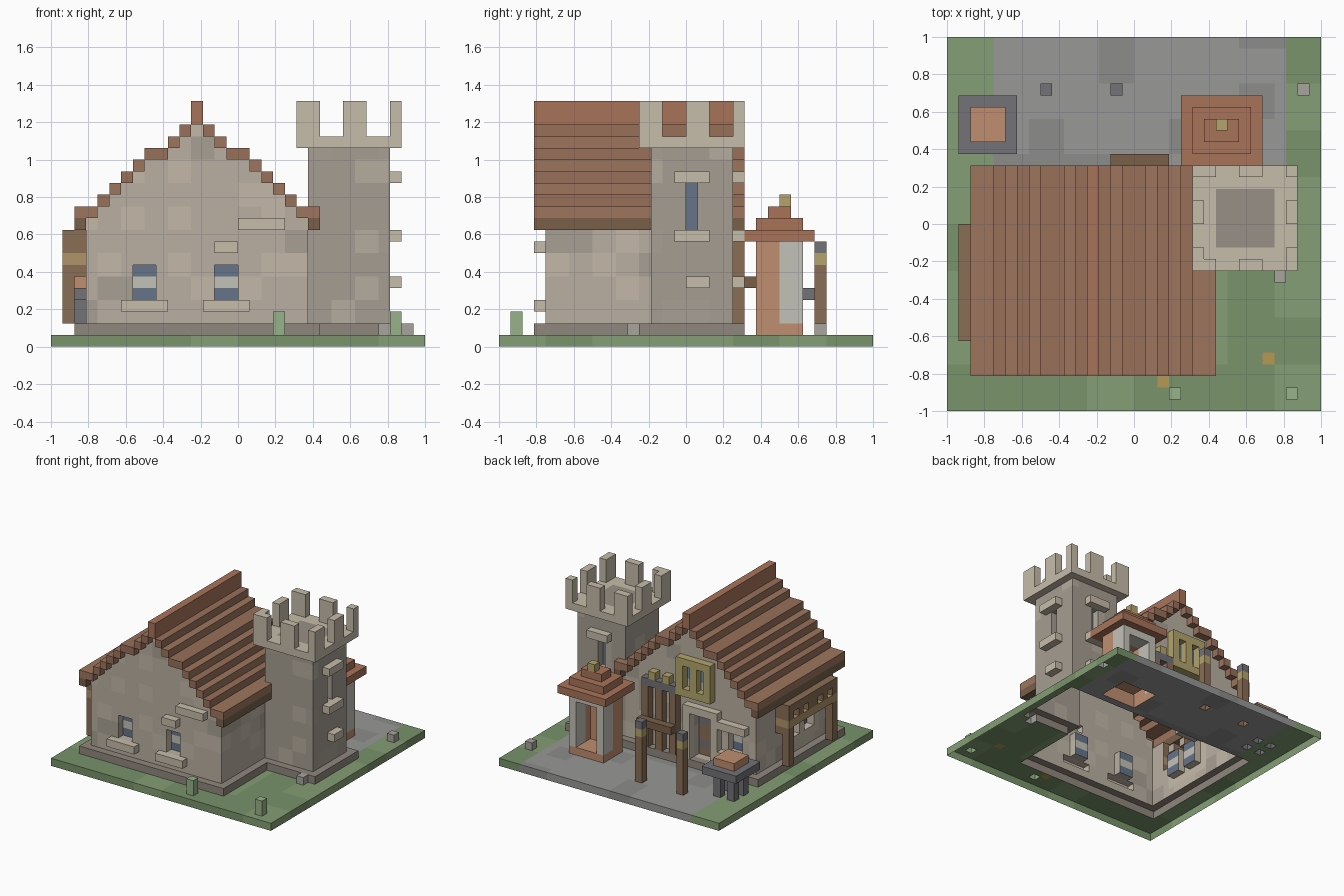
import bpy, bmesh, random

if "Cube" in bpy.data.objects:
    bpy.data.objects.remove(bpy.data.objects["Cube"])

U = 1 / 16          # one building block; all sizes below are in blocks
random.seed(4)
PAL = dict(grass='859F75', grass_dark='78936A', path='989897', path_dark='8C8C8B',
           wall='BAB0A2', wall_light='C3B9A8', wall_dark='A9A094', trim='C6BCA9', plinth='90877D',
           tower='A69D91', tower_light='B5AC9E', floor='989086', roof='98705A', roof_light='9E765E',
           ridge='A8745A', wood='8A6E56', wood_dark='786049', tan='B0946A', glass='66758A',
           blue='6A93B5', white='C4C2B8', gold='B4A56C', iron='737378', clay='C08E70',
           leaf='97B28A', stone='A8A5A0', flower='B59A55')
mats, cells = {}, {}    # cells: block position -> (part name, colour)


def mat(key):
    if key not in mats:
        m = bpy.data.materials.new(key)
        c = [int(PAL[key][i:i + 2], 16) / 255 for i in (0, 2, 4)]
        m.diffuse_color = [((v + .055) / 1.055) ** 2.4 for v in c] + [1]
        m.use_nodes = True
        m.node_tree.nodes["Principled BSDF"].inputs["Base Color"].default_value = m.diffuse_color
        mats[key] = m
    return mats[key]


def block_range(x0, x1, y0, y1, z0, z1):
    return [(x, y, z) for x in range(x0, x1) for y in range(y0, y1) for z in range(z0, z1)]


def part(name, key, *boxes, tints=(), step=2, chance=.3):
    """Fill boxes (x0, x1, y0, y1, z0, z1) with blocks; tints colour random patches."""
    patch = {}
    for b in boxes:
        for p in block_range(*b):
            q = tuple(v // step for v in p)
            if q not in patch:
                patch[q] = random.choice(tints) if tints and random.random() < chance else key
            cells[p] = (name, patch[q])


def carve(*boxes):
    for b in boxes:
        for p in block_range(*b):
            cells.pop(p, None)


def build():
    """One object per part, keeping only the faces that touch open air."""
    groups = {}
    for p, (name, key) in cells.items():
        groups.setdefault(name, []).append((p, key))
    for name, blocks in groups.items():
        bm, verts, keys = bmesh.new(), {}, []
        for p, key in blocks:
            for axis in range(3):
                for side in (0, 1):
                    n = list(p)
                    n[axis] += 2 * side - 1
                    if tuple(n) in cells or n[2] < 0:
                        continue
                    a, b = (axis + 1) % 3, (axis + 2) % 3
                    quad = []
                    for da, db in ((0, 0), (1, 0), (1, 1), (0, 1)):
                        c = list(p)
                        c[axis] += side
                        c[a] += da
                        c[b] += db
                        c = tuple(c)
                        if c not in verts:
                            verts[c] = bm.verts.new([v * U for v in c])
                        quad.append(verts[c])
                    f = bm.faces.new(quad if side else quad[::-1])
                    if key not in keys:
                        keys.append(key)
                    f.material_index = keys.index(key)
        me = bpy.data.meshes.new(name)
        for k in keys:
            me.materials.append(mat(k))
        bm.to_mesh(me)
        bm.free()
        bpy.context.collection.objects.link(bpy.data.objects.new(name, me))


# Ground
part('lawn', 'grass', (-16, 16, -16, 16, 0, 1), tints=['grass_dark'], step=4)
part('courtyard', 'path', (-12, 13, -4, 16, 0, 1), tints=['path_dark'], step=3)
part('flowers', 'flower', (2, 3, -14, -13, 0, 1), (11, 12, -12, -11, 0, 1))
part('plants', 'leaf', (3, 4, -15, -14, 1, 3), (13, 14, -15, -14, 1, 3))
part('loose_stones', 'stone', (12, 13, -5, -4, 1, 2), (14, 15, 11, 12, 1, 2))

# Plinths
part('house_plinth', 'plinth', (-14, 7, -13, 5, 1, 2))
part('tower_plinth', 'plinth', (5, 14, -4, 5, 1, 2))

# House with stepped gables; roof steps are (z, outer x, inner x), mirrored about x = -3.5
STEPS = [(10, -14, -13), (11, -14, -12), (12, -12, -11), (13, -11, -10), (14, -10, -9),
         (15, -9, -8), (16, -8, -6), (17, -6, -5), (18, -5, -4)]
part('house_walls', 'wall', (-13, 6, -12, 4, 1, 10),
     *[(x1, -7 - x1, -12, 4, z, z + 1) for z, x0, x1 in STEPS],
     tints=['wall_light', 'wall_dark'])

# House windows: recessed glass with a pale middle band, sills and stone trim
FRONT_BACK = [(-9, -7, -12, 1), (-2, 0, -12, 1), (-11, -9, 3, -1)]
LEFT = [(-8, -6), (-5, -3)]
part('left_window_frame', 'trim', (-13, -12, -9, -2, 3, 8))
for x0, x1, y, d in FRONT_BACK:
    carve((x0, x1, y, y + 1, 4, 7))
    part('house_glass', 'glass', (x0, x1, y + d, y + d + 1, 4, 7))
    part('house_window_bands', 'white', (x0, x1, y + d, y + d + 1, 5, 6))
for y0, y1 in LEFT:
    carve((-13, -12, y0, y1, 4, 7))
    part('house_glass', 'glass', (-12, -11, y0, y1, 4, 7))
    part('house_window_bands', 'white', (-12, -11, y0, y1, 5, 6))
part('window_sills', 'trim', (-10, -6, -13, -12, 3, 4), (-3, 1, -13, -12, 3, 4), (-12, -8, 4, 5, 3, 4))
part('wall_trim_stones', 'trim', (-2, 0, -13, -12, 8, 9), (0, 4, -13, -12, 10, 11), (-12, -8, 4, 5, 7, 8))

# Back door with iron bands and stone surround
carve((-7, -4, 3, 4, 2, 8))
part('door', 'wood', (-7, -4, 2, 3, 2, 8))
part('door_bands', 'iron', (-7, -4, 2, 3, 3, 4), (-7, -4, 2, 3, 6, 7))
part('door_surround', 'trim', (-8, -3, 4, 5, 8, 9), (-8, -7, 4, 5, 2, 8), (-4, -3, 4, 5, 2, 8))

# Gilded gable window
part('gable_window_frame', 'gold', (-7, -2, 4, 5, 10, 15))
carve((-6, -5, 4, 5, 11, 14), (-4, -3, 4, 5, 11, 14))
part('gable_window_blue', 'blue', (-6, -5, 3, 4, 12, 14), (-4, -3, 3, 4, 12, 14))
part('gable_window_white', 'white', (-6, -5, 3, 4, 11, 12), (-4, -3, 3, 4, 11, 12))

# Stepped roof courses, each side mirrored, and the ridge
for i, (z, x0, x1) in enumerate(STEPS):
    part('roof_eaves' if i == 0 else 'roof_courses', 'wood_dark' if i == 0 else ('roof', 'roof_light')[i % 2],
         (x0, x1, -13, 5, z, z + 1), (-7 - x1, -7 - x0, -13, 5, z, z + 1))
part('roof_ridge', 'ridge', (-4, -3, -13, 5, 19, 21))

# Tower shaft with slit windows on the right and back
part('tower_shaft', 'tower', (6, 13, -3, 4, 2, 17), tints=['tower_light', 'wall_dark'])
carve((12, 13, 0, 1, 10, 14), (9, 10, 3, 4, 10, 14))
part('slit_glass', 'glass', (11, 12, 0, 1, 10, 14), (9, 10, 2, 3, 10, 14))
part('tower_trim', 'trim', *[(13, 14, -1, 2, z, z + 1) for z in (9, 14)],
     *[(8, 11, 4, 5, z, z + 1) for z in (9, 14)], (13, 14, 0, 2, 5, 6), (9, 11, 4, 5, 5, 6))

# Tower crown and battlements: a ring of merlons with regular gaps left open
part('crown', 'trim', (5, 14, -4, 5, 17, 18))
part('crown_floor', 'floor', (7, 12, -2, 3, 17, 18))
part('battlements', 'trim', (5, 14, -4, 5, 18, 21))
carve((6, 13, -3, 4, 18, 21))
for g in (2, 6):
    carve((5 + g, 7 + g, -4, 5, 18, 21), (5, 14, g - 4, g - 2, 18, 21))

# Sentry booth, open at the back, with tiered roof
part('booth_walls', 'clay', (5, 10, 6, 10, 1, 9))
part('booth_pillars', 'white', (5, 10, 8, 10, 2, 9))
carve((6, 9, 7, 10, 2, 8))
part('booth_roof', 'ridge', (4, 11, 5, 11, 9, 10), (5, 10, 6, 10, 10, 11), (6, 9, 7, 9, 11, 12))
part('booth_finial', 'gold', (7, 8, 8, 9, 12, 13))

# Timber stall against the back wall, with lamps on a shelf
part('stall_posts', 'wood', *[(x, x + 1, 4, 5, 2, 10) for x in (-2, 0, 2)])
part('stall_counter', 'wood_dark', (-2, 3, 5, 6, 5, 6))
part('stall_shelf', 'iron', (-2, 3, 4, 5, 10, 11))
part('stall_lamps', 'gold', (-1, 0, 4, 5, 11, 12), (1, 2, 4, 5, 11, 12))

# Timber gallery on the left wall
part('gallery_posts', 'wood', *[(-15, -14, y, y + 1, 2, 10) for y in (-10, -1)])
part('gallery_beam', 'wood', (-15, -13, -10, 0, 9, 10), (-14, -13, -10, -9, 6, 7), (-14, -13, -1, 0, 6, 7))
part('gallery_rail', 'tan', (-15, -13, -10, 0, 7, 8))
part('gallery_struts', 'wood', *[(-15, -13, y, y + 1, 8, 9) for y in (-10, -8, -6, -5, -3, -1)])

# Lamp posts in the courtyard
for x in (-8, -2):
    part('lamp_posts', 'wood', (x, x + 1, 11, 12, 1, 7))
    part('lamp_lights', 'gold', (x, x + 1, 11, 12, 7, 8))
    part('lamp_caps', 'iron', (x, x + 1, 11, 12, 8, 9))

# Work table
part('table_top', 'iron', (-15, -10, 6, 11, 4, 5))
part('table_legs', 'iron', *[(x, x + 1, y, y + 1, 1, 4) for x in (-14, -12) for y in (7, 9)])
part('table_tray', 'clay', (-14, -11, 7, 10, 5, 6))

build()
